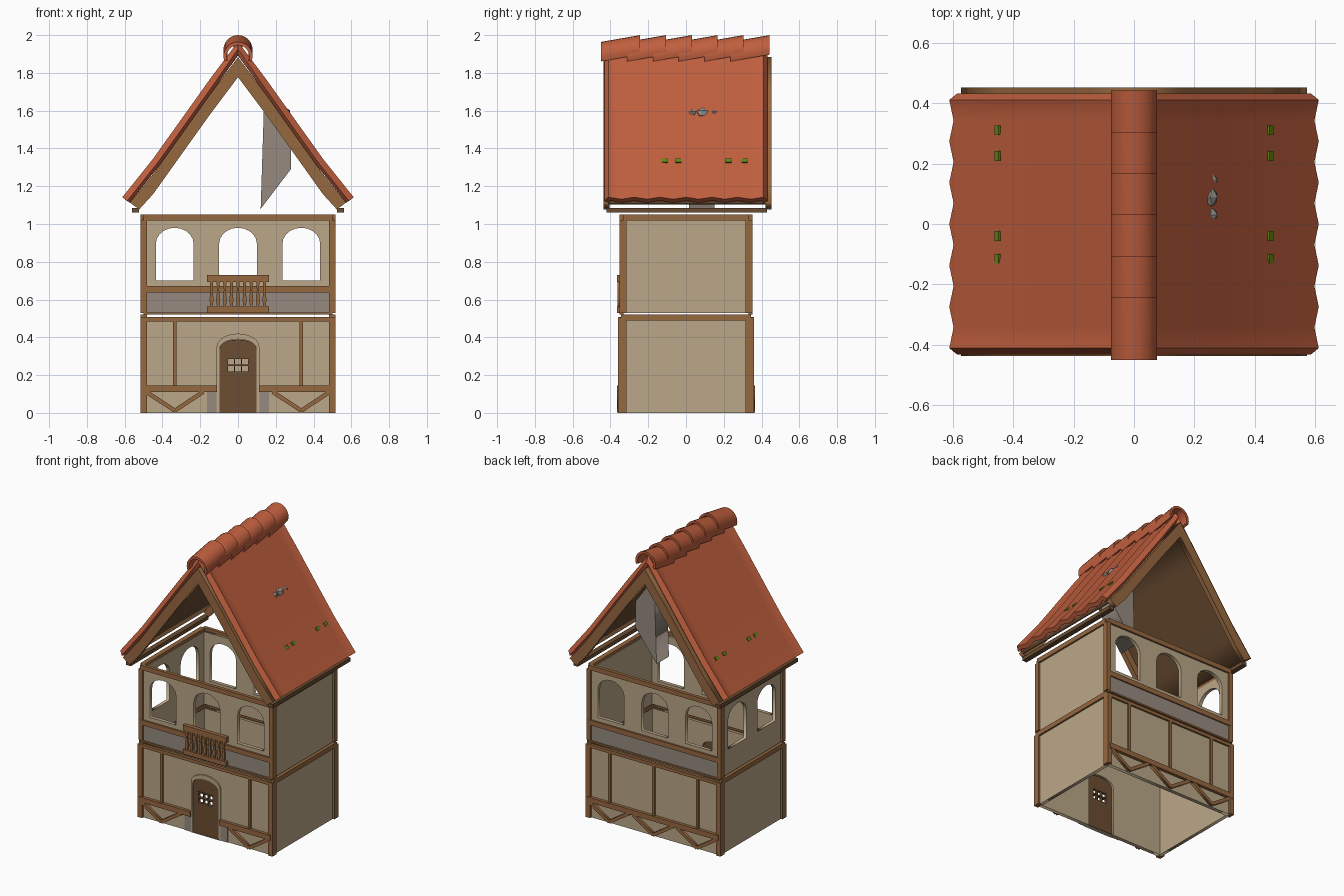
import bpy, bmesh, math
from mathutils import Matrix, Vector

if "Cube" in bpy.data.objects:
    bpy.data.objects.remove(bpy.data.objects["Cube"])


def mat(name, r, g, b):
    m = bpy.data.materials.new(name)
    m.diffuse_color = [((c / 255 + 0.055) / 1.055) ** 2.4 for c in (r, g, b)] + [1]
    m.use_nodes = True
    m.node_tree.nodes["Principled BSDF"].inputs["Base Color"].default_value = m.diffuse_color
    return m


PLASTER = mat("plaster", 186, 167, 136)
GREY = mat("grey_plaster", 150, 138, 128)
WOOD = mat("timber", 150, 104, 64)
DARK = mat("dark_wood", 108, 77, 50)
TILE = mat("roof_tile", 192, 95, 62)
STONE = mat("stone", 150, 146, 140)
MOSS = mat("moss", 98, 135, 20)

FRONT = Matrix.Rotation(math.pi / 2, 4, 'X')                # local (u, v) -> (x, z)
SIDE = Matrix.Rotation(math.pi / 2, 4, 'Z') @ FRONT         # local (u, v) -> (y, z)


def add(name, mesh, material, smooth=None):
    ob = bpy.data.objects.new(name, mesh)
    bpy.context.collection.objects.link(ob)
    mesh.materials.clear()
    mesh.materials.append(material)
    if smooth:
        mesh.polygons.foreach_set("use_smooth", [True] * len(mesh.polygons))
        mesh.set_sharp_from_angle(angle=math.radians(smooth))
    return ob


def bake(ob):
    """Mesh of an object with its modifiers or curve geometry applied."""
    bpy.context.view_layer.update()
    mesh = bpy.data.meshes.new_from_object(ob.evaluated_get(bpy.context.evaluated_depsgraph_get()))
    bpy.data.objects.remove(ob)
    return mesh


def panel(name, outlines, lo, hi, material, plane=FRONT):
    """Flat outline with holes, standing in a plane, between depths lo and hi."""
    cu = bpy.data.curves.new(name, 'CURVE')
    cu.dimensions, cu.fill_mode, cu.extrude = '2D', 'BOTH', (hi - lo) / 2
    for pts in outlines:
        sp = cu.splines.new('POLY')
        sp.points.add(len(pts) - 1)
        for p, (u, v) in zip(sp.points, pts):
            p.co = (u, v, 0, 1)
        sp.use_cyclic_u = True
    tmp = bpy.data.objects.new(name, cu)
    bpy.context.collection.objects.link(tmp)
    mesh = bake(tmp)
    mid = (lo + hi) / 2
    offset = Vector((0, mid, 0)) if plane is FRONT else Vector((mid, 0, 0))
    mesh.transform(Matrix.Translation(offset) @ plane)
    return add(name, mesh, material)


def box(name, x0, x1, y0, y1, z0, z1, material):
    bm = bmesh.new()
    bmesh.ops.create_cube(bm, size=1)
    for v in bm.verts:
        v.co = ((x0 + x1) / 2 + v.co.x * (x1 - x0), (y0 + y1) / 2 + v.co.y * (y1 - y0),
                (z0 + z1) / 2 + v.co.z * (z1 - z0))
    me = bpy.data.meshes.new(name)
    bm.to_mesh(me)
    bm.free()
    return add(name, me, material)


def rect(u0, u1, v0, v1):
    return [(u0, v0), (u1, v0), (u1, v1), (u0, v1)]


def arch(c, w, z0, top, rise):
    arc = [(c + w / 2 * math.cos(math.pi * i / 10), top - rise + rise * math.sin(math.pi * i / 10))
           for i in range(11)]
    return [(c + w / 2, z0)] + arc + [(c - w / 2, z0)]


def brace(name, a, b, w, lo, hi):
    a, b = Vector(a), Vector(b)
    n = Vector((a.y - b.y, b.x - a.x)).normalized() * w / 2
    panel(name, [[a - n, b - n, b + n, a + n]], lo, hi, WOOD)


# Walls
windows = [arch(c, 0.2, 0.70, 0.98, 0.085) for c in (-0.335, 0, 0.335)]
side_windows = [arch(c, 0.2, 0.70, 0.98, 0.085) for c in (-0.16, 0.16)]
panel("lower_front_wall", [rect(-0.49, 0.49, 0, 0.5), arch(0, 0.2, 0.001, 0.39, 0.05)], -0.345, -0.32, PLASTER)
panel("lower_back_wall", [rect(-0.49, 0.49, 0, 0.5)], 0.32, 0.345, PLASTER)
panel("upper_front_wall", [rect(-0.49, 0.49, 0.53, 1.03)] + windows, -0.34, -0.315, PLASTER)
panel("upper_back_wall", [rect(-0.49, 0.49, 0.53, 1.03)] + windows, 0.315, 0.34, PLASTER)
for s, side in ((-1, "left"), (1, "right")):
    lo, hi = sorted((s * 0.48, s * 0.503))
    panel(f"lower_{side}_wall", [rect(-0.33, 0.33, 0, 0.5)], lo, hi, PLASTER, SIDE)
    panel(f"upper_{side}_wall", [rect(-0.33, 0.33, 0.53, 1.03)] + (side_windows if s < 0 else []),
          lo, hi, PLASTER, SIDE)

# Corner posts, and horizontal beams along the sides
for s in (-1, 1):
    xs = sorted((s * 0.482, s * 0.515))
    for t in (-1, 1):
        box("lower_corner_post", *xs, *sorted((t * 0.315, t * 0.36)), 0, 0.505, WOOD)
        box("upper_corner_post", *xs, *sorted((t * 0.315, t * 0.352)), 0.53, 1.02, WOOD)
    box("side_floor_beam", *xs, -0.345, 0.345, 0.49, 0.522, WOOD)
    box("side_top_beam", *xs, -0.33, 0.33, 1.018, 1.05, WOOD)

# Timber framing on the front and back
for t in (-1, 1):
    ylow, yup = sorted((t * 0.338, t * 0.358)), sorted((t * 0.33, t * 0.353))
    box("floor_beam", -0.5, 0.5, *ylow, 0.485, 0.507, WOOD)
    box("floor_seam", -0.5, 0.5, *yup, 0.52, 0.531, WOOD)
    box("top_beam", -0.5, 0.5, *yup, 1.018, 1.05, WOOD)
    box("sill_beam", -0.5, 0.5, *yup, 0.638, 0.672, WOOD)
    box("grey_band", -0.485, 0.485, *sorted((t * 0.338, t * 0.344)), 0.531, 0.638, GREY)
    centres = (-0.335, 0.335) if t < 0 else (-0.335, 0, 0.335)
    for c in centres:
        box("stud", c - 0.009, c + 0.009, *ylow, 0.145, 0.485, WOOD)
        ya = sorted((t * 0.34, t * 0.364))
        half = 0.152
        brace("brace", (c - half, 0.112), (c, 0.012), 0.022, *ya)
        brace("brace", (c, 0.012), (c + half, 0.112), 0.022, *ya)
    for span in ([(-0.5, -0.11), (0.11, 0.5)] if t < 0 else [(-0.5, 0.5)]):
        box("rail_beam", *span, *sorted((t * 0.338, t * 0.366)), 0.11, 0.145, WOOD)
for s in (-1, 1):
    box("grey_patch", *sorted((s * 0.11, s * 0.165)), -0.35, -0.343, 0, 0.11, GREY)

# Door with a barred window, and its arched surround
holes = [rect(x - 0.016, x + 0.016, z, z + 0.03) for x in (-0.038, 0, 0.038) for z in (0.218, 0.256)]
panel("door", [arch(0, 0.196, 0.003, 0.388, 0.05)] + holes, -0.348, -0.332, DARK)
panel("door_window_frame", [rect(-0.062, 0.062, 0.21, 0.294)] + holes, -0.353, -0.347, DARK)
panel("door_surround", [arch(0, 0.226, 0, 0.42, 0.07), arch(0, 0.197, 0.001, 0.39, 0.05)],
      -0.354, -0.34, PLASTER)

# Balcony railing
box("balcony_top_rail", -0.165, 0.165, -0.366, -0.338, 0.692, 0.73, WOOD)
box("balcony_base", -0.165, 0.165, -0.366, -0.338, 0.53, 0.562, WOOD)
for i in range(9):
    x = -0.14 + i * 0.035
    prof = [(0.006, 0.56), (0.011, 0.6), (0.005, 0.65), (0.009, 0.693)]
    panel("baluster", [[(x + w, z) for w, z in prof] + [(x - w, z) for w, z in reversed(prof)]],
          -0.362, -0.35, WOOD)

# Roof profile, offset inwards by t
OUTER = [(0, 1.965), (0.15, 1.765), (0.3, 1.555), (0.45, 1.345)]


def profile(t):
    return [(x, z - t / 0.587) for x, z in OUTER] + [(0.612 - 0.81 * t, 1.142 - 0.587 * t)]


def chevron(t0, t1):
    a, b = profile(t0), profile(t1)
    return ([(-x, z) for x, z in reversed(a)] + a[1:] + list(reversed(b)) + [(-x, z) for x, z in b[1:]])


# Corrugated tile slopes with rolled ends
rows = [(-0.432, 0.032)] + [(j * 0.0685, 0.018 * (j % 2)) for j in range(-6, 7)] + [(0.432, 0.032)]
for s, side in ((-1, "left"), (1, "right")):
    bm = bmesh.new()
    grid = [[bm.verts.new((s * (x - 0.81 * d * (x > 0)), y, z - (0.587 if x > 0 else 1.2) * d)) for y, d in rows]
            for x, z in profile(0)]
    for i in range(len(grid) - 1):
        for j in range(len(rows) - 1):
            f = [grid[i][j], grid[i + 1][j], grid[i + 1][j + 1], grid[i][j + 1]]
            bm.faces.new(f if s > 0 else f[::-1])
    me = bpy.data.meshes.new("slope")
    bm.to_mesh(me)
    bm.free()
    tmp = add("slope", me, TILE)
    mod = tmp.modifiers.new("thickness", 'SOLIDIFY')
    mod.thickness, mod.offset = 0.03, -1
    add(f"roof_tiles_{side}", bake(tmp), TILE, 45)
    box("eave_beam", *sorted((s * 0.525, s * 0.56)), -0.42, 0.43, 1.06, 1.085, DARK)
panel("roof_boarding", [chevron(0.048, 0.066)], -0.41, 0.42, DARK)
panel("front_barge_board", [chevron(0.048, 0.11)], -0.438, -0.405, WOOD)
panel("back_barge_board", [chevron(0.048, 0.11)], 0.42, 0.452, WOOD)

# Overlapping, tilted ridge tiles
for k in range(6):
    y1 = -0.243 + k * 0.137
    y0 = y1 - 0.207
    bm = bmesh.new()
    angles = [math.radians(-20 + 220 * i / 14) for i in range(15)]
    ring = [(r * math.cos(a), r * math.sin(a)) for r, seq in ((0.077, angles), (0.06, angles[::-1])) for a in seq]
    ends = [[bm.verts.new((x, y, zc + z)) for x, z in ring] for y, zc in ((y0, 1.887), (y1, 1.923))]
    n = len(ring)
    for i in range(n):
        bm.faces.new([ends[0][i], ends[0][(i + 1) % n], ends[1][(i + 1) % n], ends[1][i]])
    for e in ends:
        for i in range(14):
            bm.faces.new([e[i], e[i + 1], e[n - 2 - i], e[n - 1 - i]])
    bmesh.ops.recalc_face_normals(bm, faces=bm.faces)
    me = bpy.data.meshes.new("ridge_tile")
    bm.to_mesh(me)
    bm.free()
    add("ridge_tile", me, TILE, 40)

# Chimney shaft hanging under the roof, and its broken stones above
panel("chimney_shaft", [[(0.12, 1.08), (0.28, 1.29), (0.28, 1.53), (0.14, 1.71)]], 0.015, 0.15, GREY)
for y, size in ((0.03, 0.026), (0.09, 0.036), (0.145, 0.026)):
    bm = bmesh.new()
    bmesh.ops.create_icosphere(bm, subdivisions=1, radius=1)
    bm.transform(Matrix.Translation((0.253, y, 1.587)) @ Matrix.Diagonal((0.026, size, size * 0.85, 1)))
    me = bpy.data.meshes.new("chimney_stone")
    bm.to_mesh(me)
    bm.free()
    add("chimney_stone", me, STONE)

# Moss patches lying on the tiles
for s in (-1, 1):
    for y in (-0.115, -0.04, 0.225, 0.31):
        ob = box("moss_patch", -0.012, 0.012, -0.016, 0.016, -0.004, 0.004, MOSS)
        ob.data.transform(Matrix.Translation((s * 0.452, y, 1.335)) @ Matrix.Rotation(s * math.radians(53), 4, 'Y'))
